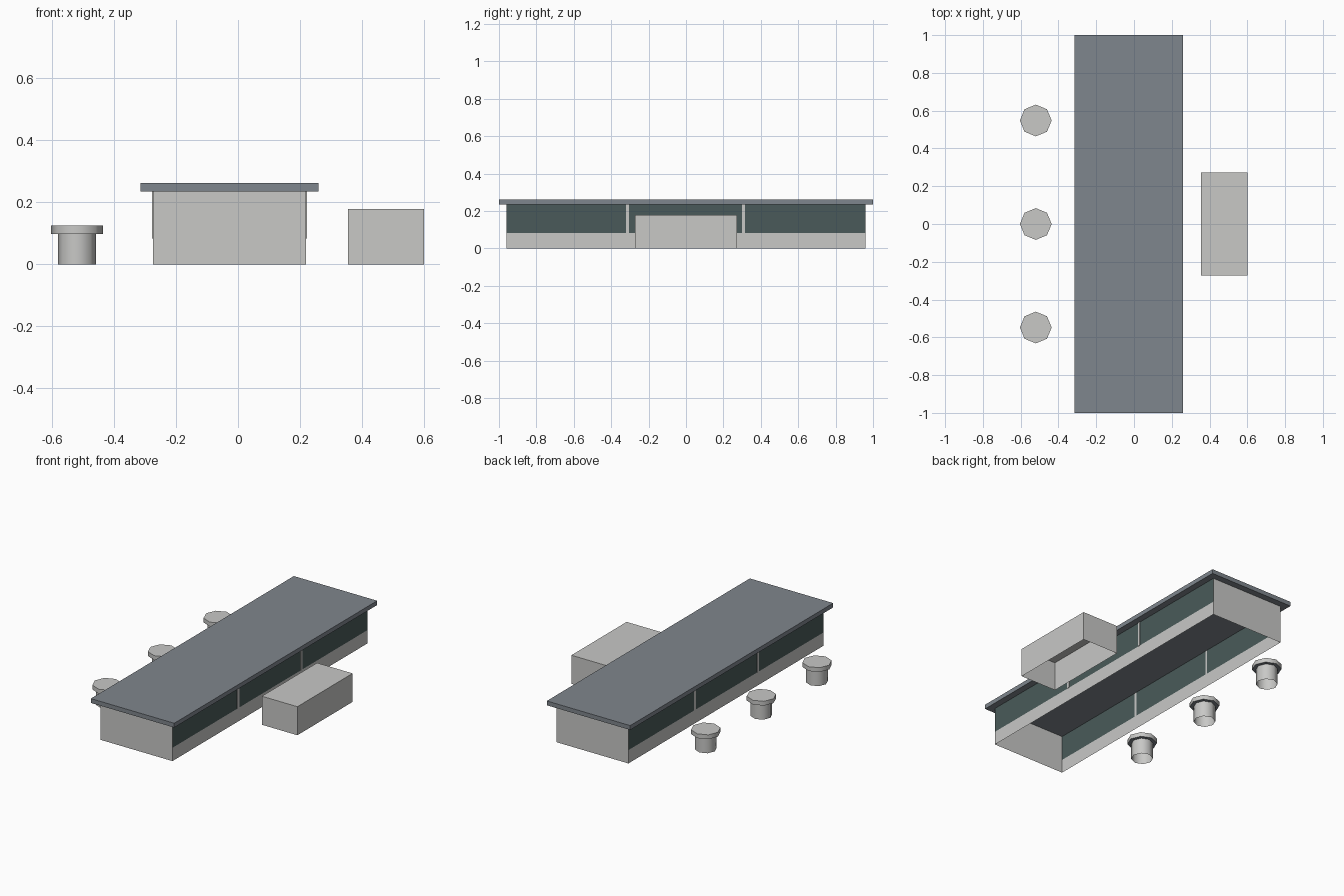
import bpy, bmesh, math
from mathutils import Matrix, Vector

cube = bpy.data.objects.get("Cube")
if cube:
    bpy.data.objects.remove(cube, do_unlink=True)


def material(name, rgb):
    m = bpy.data.materials.new(name)
    m.use_nodes = True
    m.diffuse_color = (*rgb, 1)
    bsdf = m.node_tree.nodes["Principled BSDF"]
    bsdf.inputs["Base Color"].default_value = (*rgb, 1)
    bsdf.inputs["Roughness"].default_value = 0.8
    return m


PALE = material("pale concrete", (0.578, 0.578, 0.565))
SLATE = material("slate grey", (0.212, 0.238, 0.266))
GLASS = material("dark teal glass", (0.067, 0.102, 0.1))


def finish(bm, name, mats):
    mesh = bpy.data.meshes.new(name)
    bm.to_mesh(mesh)
    bm.free()
    for m in mats:
        mesh.materials.append(m)
    ob = bpy.data.objects.new(name, mesh)
    bpy.context.collection.objects.link(ob)
    return ob


def box_bm(lo, hi, drop=()):
    """Box between two corners; drop lists z directions of faces left open."""
    lo, hi = Vector(lo), Vector(hi)
    bm = bmesh.new()
    mat = Matrix.Translation((lo + hi) / 2) @ Matrix.Diagonal((*(hi - lo), 1))
    bmesh.ops.create_cube(bm, size=1, matrix=mat)
    bm.normal_update()
    gone = [f for f in bm.faces if round(f.normal.z) in drop and abs(f.normal.z) > 0.5]
    bmesh.ops.delete(bm, geom=gone, context='FACES')
    return bm


# Hall: four thin walls, glazed above the plinth on the long sides
WEST, EAST, SILL, EAVES = -0.275, 0.22, 0.083, 0.235
bm = box_bm((WEST, -0.96, 0), (EAST, 0.96, EAVES), drop=(-1, 1))
bmesh.ops.bisect_plane(bm, geom=bm.verts[:] + bm.edges[:] + bm.faces[:],
                       plane_co=(0, 0, SILL), plane_no=(0, 0, 1))
bm.normal_update()
for f in bm.faces:
    if abs(f.normal.x) > 0.9 and f.calc_center_median().z > SILL:
        f.material_index = 1
finish(bm, "hall_walls", [PALE, GLASS])

# Window posts on both long sides
for side, x, out in (("right", EAST, 0.003), ("left", WEST, -0.003)):
    for end, y in (("front", -0.314), ("back", 0.308)):
        bm = box_bm((min(x, x + out), y - 0.008, SILL),
                    (max(x, x + out), y + 0.008, EAVES))
        finish(bm, f"window_post_{side}_{end}", [PALE])

# Overhanging flat roof
finish(box_bm((-0.315, -1, EAVES), (0.26, 1, 0.262)), "flat_roof", [SLATE])

# Separate side block, open underneath
finish(box_bm((0.355, -0.272, 0), (0.6, 0.272, 0.178), drop=(-1,)), "side_block", [PALE])


# Three round posts with wide caps
def drum(name, y, radius, z0, z1, ends):
    bm = bmesh.new()
    bmesh.ops.create_cone(bm, cap_ends=ends, segments=8, radius1=radius, radius2=radius,
                          depth=z1 - z0, matrix=Matrix.Translation((-0.52, y, (z0 + z1) / 2)))
    bm.normal_update()
    for f in bm.faces:
        f.material_index = int(f.normal.z < -0.9)
    ob = finish(bm, name, [PALE, SLATE])
    bpy.ops.object.select_all(action='DESELECT')
    ob.select_set(True)
    bpy.context.view_layer.objects.active = ob
    bpy.ops.object.shade_smooth_by_angle(angle=math.radians(60))


for place, y in (("front", -0.548), ("middle", 0), ("back", 0.548)):
    drum(f"post_stem_{place}", y, 0.062, 0, 0.098, False)
    drum(f"post_cap_{place}", y, 0.084, 0.098, 0.125, True)
